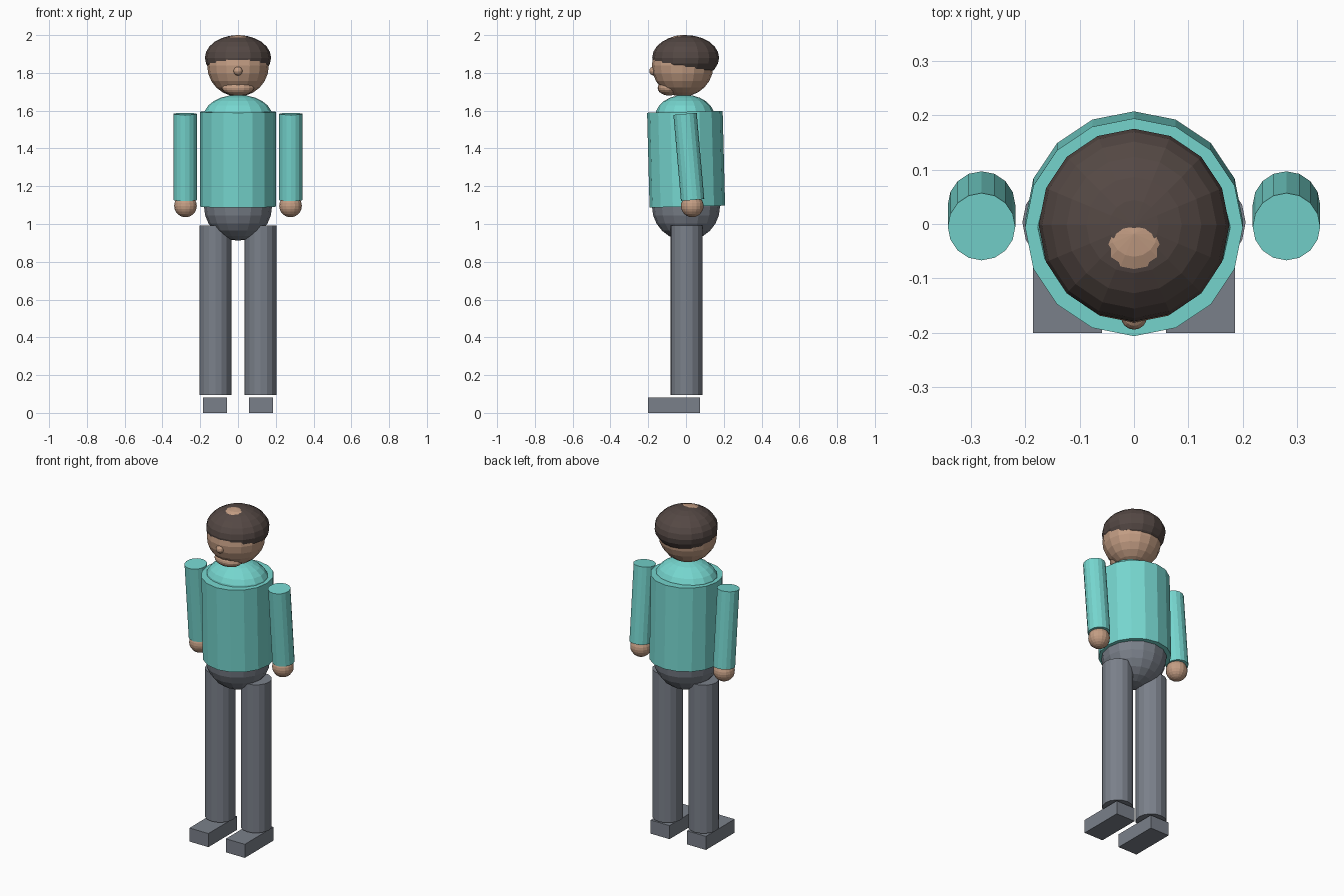
import bpy
from mathutils import Vector

if "Cube" in bpy.data.objects:
    bpy.data.objects.remove(bpy.data.objects["Cube"])


def material(name, rgb):
    m = bpy.data.materials.new(name)
    m.diffuse_color = (*rgb, 1)
    m.use_nodes = True
    m.node_tree.nodes["Principled BSDF"].inputs["Base Color"].default_value = m.diffuse_color
    return m


TEAL = material("teal_shirt", (0.18, 0.67, 0.62))
SKIN = material("skin", (0.55, 0.34, 0.23))
HAIR = material("dark_brown_hair", (0.089, 0.065, 0.058))
GREY = material("slate_grey", (0.195, 0.216, 0.254))


def finish(name, mat):
    ob = bpy.context.object
    ob.name = name
    ob.data.materials.append(mat)
    return ob


def ball(name, centre, radii, mat, rings=12):
    bpy.ops.mesh.primitive_uv_sphere_add(segments=16, ring_count=rings, radius=1, location=centre)
    bpy.context.object.scale = radii
    return finish(name, mat)


def tube(name, bottom, top, radius, mat):
    """Sixteen-sided cylinder between two points, leaning only in y."""
    a, b = Vector(bottom), Vector(top)
    d = b - a
    bpy.ops.mesh.primitive_cylinder_add(vertices=16, radius=radius, depth=d.length, location=(a + b) / 2)
    bpy.context.object.rotation_euler.x = -Vector((d.z, d.y)).angle_signed(Vector((1, 0))) * -1
    ob = finish(name, mat)
    # turn the local z axis exactly onto the line between the points
    ob.rotation_euler = Vector((0, 0, 1)).rotation_difference(d.normalized()).to_euler()
    return ob


# Head, hair cap, nose and jaw
ball("head", (0, -0.018, 1.838), (0.163, 0.163, 0.163), SKIN)
ball("hair", (0, -0.002, 1.88), (0.175, 0.177, 0.12), HAIR)
ball("nose", (0, -0.17, 1.81), (0.024, 0.024, 0.024), SKIN, 8)
ball("jaw", (0, -0.09, 1.72), (0.085, 0.06, 0.04), SKIN)

# Torso with domed shoulders and rounded pelvis
tube("torso", (0, 0.007, 1.092), (0, -0.006, 1.594), 0.2, TEAL)
ball("shoulders", (0, -0.006, 1.57), (0.182, 0.157, 0.114), TEAL)
ball("pelvis", (0, 0, 1.092), (0.18, 0.18, 0.18), GREY)

# Limbs on both sides
for side, s in (("left", -1), ("right", 1)):
    tube(side + "_arm", (0.28 * s, 0.035, 1.127), (0.28 * s, -0.005, 1.583), 0.062, TEAL)
    ball(side + "_hand", (0.278 * s, 0.033, 1.096), (0.06, 0.06, 0.06), SKIN)
    tube(side + "_leg", (0.12 * s, 0.003, 0.095), (0.12 * s, 0.003, 0.992), 0.085, GREY)
    bpy.ops.mesh.primitive_cube_add(size=1, location=(0.122 * s, -0.063, 0.041))
    bpy.context.object.scale = (0.127, 0.274, 0.082)
    finish(side + "_foot", GREY)
